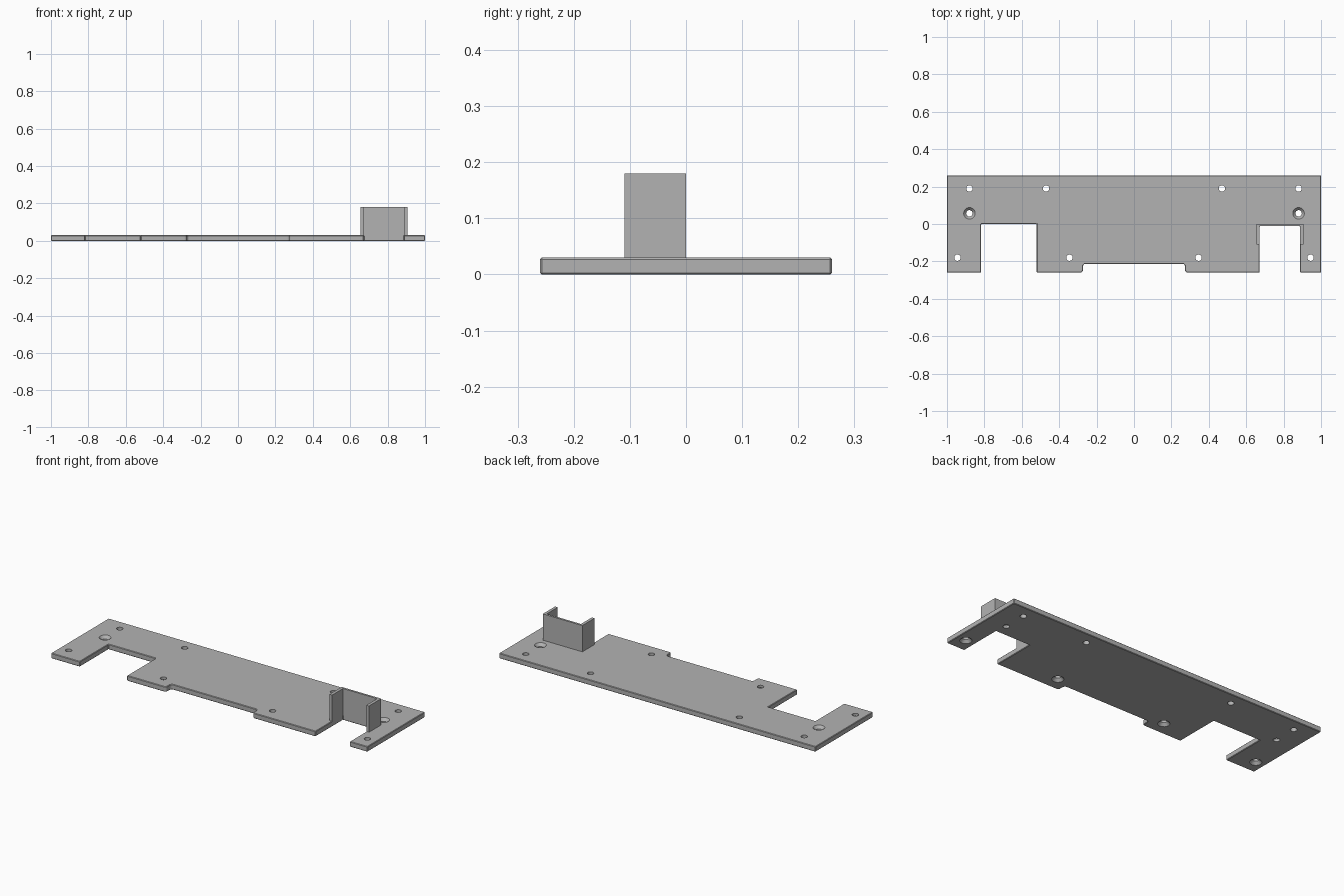
import bpy
import bmesh
from math import cos, sin, pi

if "Cube" in bpy.data.objects:
    bpy.data.objects.remove(bpy.data.objects["Cube"], do_unlink=True)

THICK, CHAMFER = 0.03, 0.003
HOLE, SINK = 0.017, 0.031
grey = bpy.data.materials.new("light grey")
grey.use_nodes = True
grey.diffuse_color = (0.45, 0.45, 0.45, 1)
grey.node_tree.nodes["Principled BSDF"].inputs["Base Color"].default_value = grey.diffuse_color


def finish(bm, name):
    bmesh.ops.recalc_face_normals(bm, faces=bm.faces)
    mesh = bpy.data.meshes.new(name)
    bm.to_mesh(mesh)
    bm.free()
    mesh.materials.append(grey)
    obj = bpy.data.objects.new(name, mesh)
    bpy.context.collection.objects.link(obj)
    return obj


def prism(name, outline, z0, z1):
    bm = bmesh.new()
    face = bm.faces.new([bm.verts.new((x, y, z0)) for x, y in outline])
    top = bmesh.ops.extrude_face_region(bm, geom=[face])["geom"]
    bmesh.ops.translate(bm, vec=(0, 0, z1 - z0),
                        verts=[v for v in top if isinstance(v, bmesh.types.BMVert)])
    return finish(bm, name)


def arc(cx, cy, r, start, end, steps=5):
    angles = [start + (end - start) * i / steps for i in range(steps + 1)]
    return [(cx + r * cos(a), cy + r * sin(a)) for a in angles]


def lathe(bm, x, y, profile, sides=24):
    """Closed solid of revolution from (radius, height) pairs."""
    rings = [[bm.verts.new((x + r * cos(2 * pi * i / sides), y + r * sin(2 * pi * i / sides), z))
              for i in range(sides)] for r, z in profile]
    for a, b in zip(rings, rings[1:]):
        for i in range(sides):
            j = (i + 1) % sides
            bm.faces.new((a[i], a[j], b[j], b[i]))
    bm.faces.new(rings[0])
    bm.faces.new(rings[-1])


# Mounting plate: two deep notches and a shallow rounded recess along the front
W, D = 1.0, 0.26
IN_L, IN_R, IN_Y = 0.672, 0.888, -0.012
R = 0.014
recess_left = (arc(-0.273 - R, -D + R, R, -pi / 2, 0)
               + arc(-0.273 + R, -0.213 - R, R, pi, pi / 2))
recess_right = [(-x, y) for x, y in reversed(recess_left)]
outline = ([(-W, D), (-W, -D), (-0.818, -D), (-0.818, 0), (-0.52, 0), (-0.52, -D)]
           + recess_left + recess_right
           + [(IN_L, -D), (IN_L, IN_Y), (IN_R, IN_Y), (IN_R, -D), (W, -D), (W, D)])
plate = prism("mounting_plate", outline, 0, THICK)

# Small chamfer on the plate edges
bevel = plate.modifiers.new("edge chamfer", "BEVEL")
bevel.width, bevel.segments = CHAMFER, 1
bevel.limit_method, bevel.angle_limit = "ANGLE", pi / 4

# Screw holes: plain at the back, countersunk on top or underneath
plain = [(HOLE, -0.01), (HOLE, 0.04)]
sunk_top = [(HOLE, -0.01), (HOLE, 0.014), (SINK, THICK), (SINK, 0.04)]
sunk_below = [(r, THICK - z) for r, z in sunk_top]
bm = bmesh.new()
for side in (-1, 1):
    for x, y, profile in ((0.88, 0.19, plain), (0.47, 0.19, plain), (0.88, 0.057, sunk_top),
                          (0.944, -0.18, sunk_below), (0.345, -0.18, sunk_below)):
        lathe(bm, side * x, y, profile)
cutter = finish(bm, "hole_cutter")
cutter.hide_render = True
cut = plate.modifiers.new("screw holes", "BOOLEAN")
cut.operation, cut.solver, cut.object = "DIFFERENCE", "EXACT", cutter

bpy.context.view_layer.objects.active = plate
plate.select_set(True)
for name in [m.name for m in plate.modifiers]:
    bpy.ops.object.modifier_apply(modifier=name)
bpy.data.objects.remove(cutter, do_unlink=True)
bpy.ops.object.shade_smooth_by_angle(angle=pi / 6)

# U-shaped upright bracket around the narrow notch
OUT_L, OUT_R, FRONT = 0.655, 0.905, -0.11
prism("upright_bracket",
      [(OUT_L, FRONT), (IN_L, FRONT), (IN_L, IN_Y), (IN_R, IN_Y),
       (IN_R, FRONT), (OUT_R, FRONT), (OUT_R, 0), (OUT_L, 0)],
      THICK - CHAMFER, 0.18)
